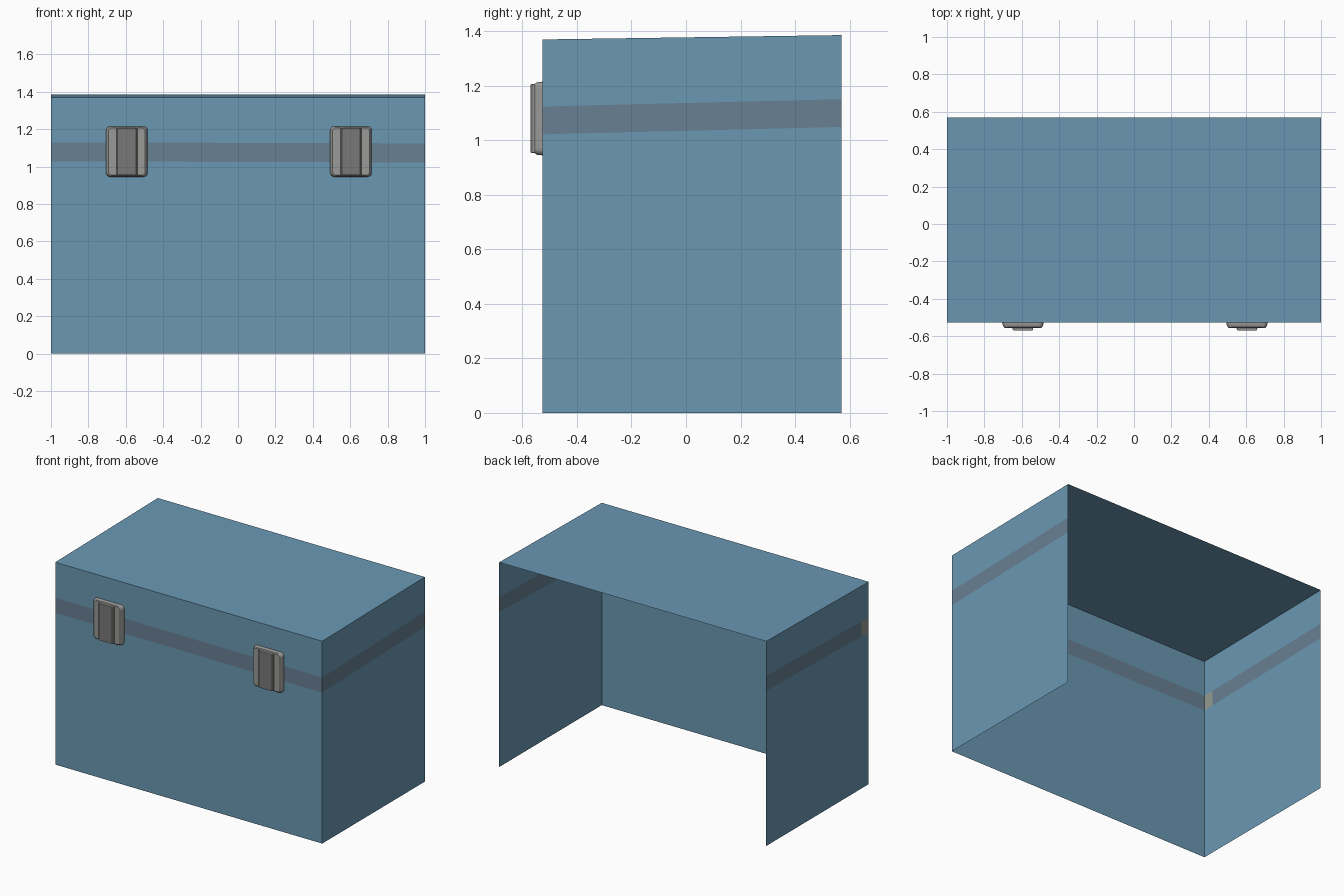
import bpy, bmesh, math

if "Cube" in bpy.data.objects:
    bpy.data.objects.remove(bpy.data.objects["Cube"])

YF, YB = -0.527, 0.57          # front and back edge of the shell


def material(name, rgb):
    m = bpy.data.materials.new(name)
    m.diffuse_color = (*rgb, 1)
    m.use_nodes = True
    m.node_tree.nodes["Principled BSDF"].inputs["Base Color"].default_value = m.diffuse_color
    return m


BLUE = material("blue", (0.145, 0.315, 0.455))
BAND = material("band", (0.138, 0.216, 0.290))
TAN = material("tan", (0.30, 0.33, 0.29))
LIGHT = material("light_grey", (0.32, 0.32, 0.31))
DARK = material("dark_grey", (0.19, 0.19, 0.19))


def finish(name, bm, mats):
    me = bpy.data.meshes.new(name)
    bm.to_mesh(me)
    bm.free()
    for m in mats:
        me.materials.append(m)
    ob = bpy.data.objects.new(name, me)
    bpy.context.collection.objects.link(ob)
    return ob


# Open shell: right, front and left walls as columns split by the band, plus a lid
def shell():
    bm = bmesh.new()
    lift = lambda y: (y - YF) / (YB - YF)      # lid and band rise towards the back
    columns = []
    for x, y in [(-1, YB), (-1, YF + 0.075), (-1, YF), (1, YF), (1, YB)]:
        t = lift(y)
        low = 1.022 + 0.027 * t + (0.006 if x < 0 and y < 0 else 0)
        heights = (0, low, low + 0.102, 1.37 + 0.016 * t)
        columns.append([bm.verts.new((x, y, z)) for z in heights])
    for i, (a, b) in enumerate(zip(columns, columns[1:])):
        for k in range(3):
            f = bm.faces.new((a[k], b[k], b[k + 1], a[k + 1]))
            f.material_index = 0 if k != 1 else (2 if i == 1 else 1)
    bm.faces.new([columns[i][3] for i in (2, 3, 4, 0, 1)])
    finish("box_shell", bm, [BLUE, BAND, TAN])


# Rounded rectangle in the xz plane
def ring(bm, cx, cz, w, h, r, y, seg=4):
    verts = []
    for q, (sx, sz) in enumerate([(1, 1), (-1, 1), (-1, -1), (1, -1)]):
        for k in range(seg + 1):
            a = math.pi / 2 * (q + k / seg)
            verts.append(bm.verts.new((cx + sx * (w / 2 - r) + r * math.cos(a), y,
                                       cz + sz * (h / 2 - r) + r * math.sin(a))))
    return verts


# Plate lofted through rings (width, height, radius, y), capped at the front
def plate(name, cx, cz, rings, mat, front_mat=None):
    bm = bmesh.new()
    loops = [ring(bm, cx, cz, *r) for r in rings]
    for a, b in zip(loops, loops[1:]):
        n = len(a)
        for i in range(n):
            j = (i + 1) % n
            bm.faces.new((a[i], a[j], b[j], b[i]))
    bm.faces.new(loops[-1]).material_index = 1 if front_mat else 0
    bmesh.ops.recalc_face_normals(bm, faces=bm.faces)
    return finish(name, bm, [mat] + ([front_mat] if front_mat else []))


shell()

# Two latches: bevelled base plate with a raised centre grip
for side, cx in (("left", -0.594), ("right", 0.604)):
    plate(f"latch_base_{side}", cx, 1.08,
          [(0.222, 0.27, 0.022, YF), (0.216, 0.268, 0.022, -0.540),
           (0.206, 0.262, 0.020, -0.551), (0.196, 0.252, 0.016, -0.555)], LIGHT)
    plate(f"latch_grip_{side}", cx, 1.08,
          [(0.112, 0.252, 0.003, -0.553), (0.108, 0.252, 0.003, -0.565),
           (0.098, 0.250, 0.003, -0.570)], LIGHT, DARK)
